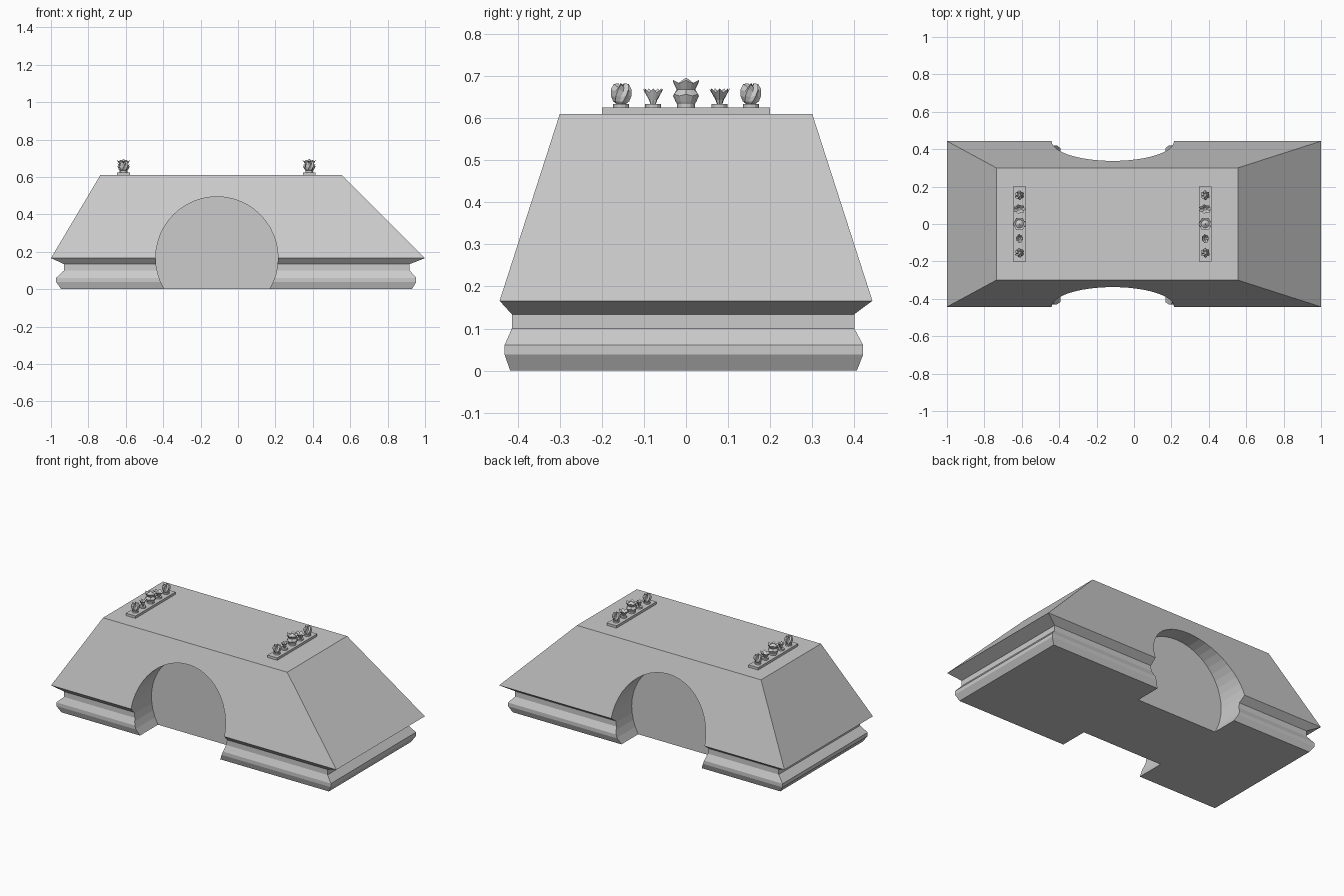
import bpy, bmesh, math

if "Cube" in bpy.data.objects:
    bpy.data.objects.remove(bpy.data.objects["Cube"])

def make_object(name, bm):
    bmesh.ops.recalc_face_normals(bm, faces=bm.faces)
    mesh = bpy.data.meshes.new(name)
    bm.to_mesh(mesh)
    bm.free()
    obj = bpy.data.objects.new(name, mesh)
    bpy.context.collection.objects.link(obj)
    return obj

def loft(name, rings):
    """Skin a stack of equal-sized point rings and cap both ends."""
    bm = bmesh.new()
    loops = [[bm.verts.new(p) for p in ring] for ring in rings]
    n = len(loops[0])
    for a, b in zip(loops, loops[1:]):
        for i in range(n):
            j = (i + 1) % n
            bm.faces.new((a[i], a[j], b[j], b[i]))
    bm.faces.new(loops[0])
    bm.faces.new(loops[-1])
    return make_object(name, bm)

def rect(x0, x1, y0, y1, z):
    return [(x0, y0, z), (x1, y0, z), (x1, y1, z), (x0, y1, z)]

def star(x, y, z, r, n, spike=0.0, lift=0.0, sx=1.0, twist=0.0):
    """Ring whose alternate points are pushed out and up."""
    pts = []
    for i in range(n):
        a = 2 * math.pi * i / n + twist
        s = 1 if i % 2 == 0 else -1
        rr = r * (1 + s * spike)
        pts.append((x + rr * sx * math.cos(a), y + rr * math.sin(a), z + s * lift))
    return pts

# Main body: moulded plinth and sloping hipped block
body = loft("body", [
    rect(-0.945, 0.93, -0.418, 0.406, 0.0),
    rect(-0.972, 0.953, -0.431, 0.421, 0.038),
    rect(-0.972, 0.953, -0.431, 0.421, 0.061),
    rect(-0.93, 0.918, -0.414, 0.40, 0.10),
    rect(-0.93, 0.918, -0.414, 0.40, 0.134),
    rect(-1.0, 1.0, -0.443, 0.443, 0.166),
    rect(-0.736, 0.555, -0.30, 0.30, 0.61)])

# Round-headed recesses on front and back
for side in (-1, 1):
    bpy.ops.mesh.primitive_cylinder_add(
        vertices=48, radius=0.327, depth=0.5,
        location=(-0.113, side * (0.238 + 0.25), 0.167), rotation=(math.pi / 2, 0, 0))
    cutter = bpy.context.object
    cutter.name = "arch_cutter"
    cutter.hide_render = True
    mod = body.modifiers.new("arch", 'BOOLEAN')
    mod.operation = 'DIFFERENCE'
    mod.solver = 'EXACT'
    mod.object = cutter
    bpy.context.view_layer.objects.active = body
    bpy.ops.object.modifier_apply(modifier=mod.name)
    bpy.data.objects.remove(cutter)

def stand(x, y, r):
    loft("stand", [star(x, y, 0.622, r, 12), star(x, y, 0.634, r, 12)])

def bud(x, y):
    """Closed bud with faceted petals."""
    stand(x, y, 0.019)
    prof = [(0.632, .010, 0, 0), (0.640, .018, .1, 0), (0.652, .022, .12, .002),
            (0.666, .022, .14, .003), (0.677, .017, .2, .004), (0.679, .007, .2, .004)]
    loft("bud", [star(x, y, z, r, 12, s, l, twist=0.26 * k)
                 for k, (z, r, s, l) in enumerate(prof)])

def fan(x, y, sx):
    """Open pleated cup."""
    stand(x, y, 0.019)
    prof = [(0.632, .006, 0, 0), (0.643, .009, .1, 0), (0.666, .023, .12, .005),
            (0.662, .018, .12, .004), (0.648, .006, 0, 0)]
    loft("fan_flower", [star(x, y, z, r, 14, s, l, sx) for z, r, s, l in prof])

def crown(x, y):
    """Waisted central flower with a spiked rim and pointed heart."""
    stand(x, y, 0.021)
    prof = [(0.632, .020, 0, 0), (0.640, .025, 0, 0), (0.655, .032, .04, .002),
            (0.668, .022, 0, 0), (0.687, .033, .1, .004), (0.680, .022, 0, 0),
            (0.696, .001, 0, 0)]
    loft("crown_flower", [star(x, y, z, r, 12, s, l) for z, r, s, l in prof])

# Two strips of ornaments on the roof
for x in (-0.612, 0.381):
    loft("strip_base", [rect(x - 0.034, x + 0.034, -0.2, 0.2, 0.605),
                        rect(x - 0.034, x + 0.034, -0.2, 0.2, 0.625)])
    for y in (-0.154, 0.154):
        bud(x, y)
    fan(x, -0.078, 0.7)
    fan(x, 0.08, 1.35)
    crown(x, 0.0)
